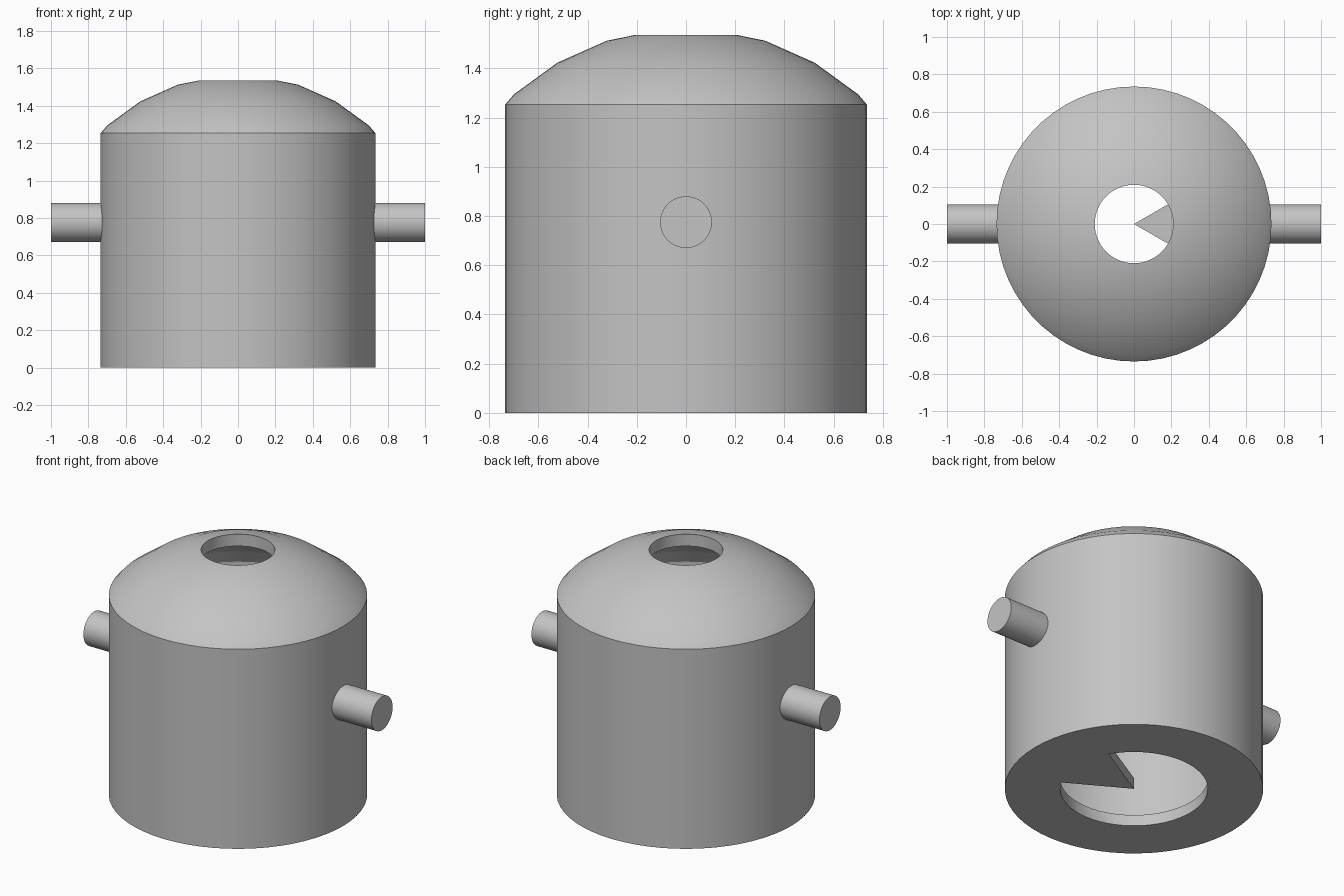
import bpy, bmesh
from math import sin, cos, radians, tau
from mathutils import Matrix, Vector

if "Cube" in bpy.data.objects:
    bpy.data.objects.remove(bpy.data.objects["Cube"])

SEGMENTS = 60
RADIUS, INNER, FLOOR = 0.735, 0.665, 0.07
HOLE = 0.21

grey = bpy.data.materials.new("plain_grey")
grey.use_nodes = True
colour = (0.55, 0.55, 0.55, 1)
grey.diffuse_color = colour
grey.node_tree.nodes["Principled BSDF"].inputs["Base Color"].default_value = colour


def make_object(name, bm):
    bmesh.ops.recalc_face_normals(bm, faces=bm.faces)
    mesh = bpy.data.meshes.new(name)
    bm.to_mesh(mesh)
    bm.free()
    mesh.materials.append(grey)
    obj = bpy.data.objects.new(name, mesh)
    bpy.context.collection.objects.link(obj)
    return obj


def select_only(obj):
    bpy.ops.object.select_all(action="DESELECT")
    obj.select_set(True)
    bpy.context.view_layer.objects.active = obj


def smooth(obj):
    select_only(obj)
    bpy.ops.object.shade_smooth_by_angle(angle=radians(20))


def lathe(name, profile):
    bm = bmesh.new()
    verts = [bm.verts.new((r, 0, z)) for r, z in profile]
    edges = [bm.edges.new(pair) for pair in zip(verts, verts[1:])]
    bmesh.ops.spin(bm, geom=verts + edges, cent=(0, 0, 0), axis=(0, 0, 1),
                   angle=tau, steps=SEGMENTS, use_duplicate=False)
    bmesh.ops.remove_doubles(bm, verts=bm.verts, dist=0.0005)
    return make_object(name, bm)


# Hollow vessel: straight wall, faceted spherical dome, open top, flat floor
dome = [(1.045 * sin(radians(a)), 0.518 + 1.045 * cos(radians(a)))
        for a in (42, 30, 18)]
ceiling = [(0.30, 1.435), (0.49, 1.35), (0.62, 1.235)]
vessel = lathe("vessel", [(0, 0), (RADIUS, 0), (RADIUS, 1.253)] + dome
               + [(HOLE, 1.535), (HOLE, 1.46)] + ceiling
               + [(INNER, 1.15), (INNER, FLOOR), (0, FLOOR)])

# Floor opening that leaves a pointed wedge towards +x
bm = bmesh.new()
outline = [bm.verts.new((0, 0, -0.1))]
for angle in range(30, 331, 6):
    a = radians(angle)
    outline.append(bm.verts.new((0.42 * cos(a), 0.42 * sin(a), -0.1)))
base = bm.faces.new(outline)
top = bmesh.ops.extrude_face_region(bm, geom=[base])["geom"]
bmesh.ops.translate(bm, vec=(0, 0, 0.3),
                    verts=[v for v in top if isinstance(v, bmesh.types.BMVert)])
cutter = make_object("floor_cutter", bm)
cutter.hide_render = True

cut = vessel.modifiers.new("floor_opening", "BOOLEAN")
cut.operation = "DIFFERENCE"
cut.solver = "EXACT"
cut.object = cutter
select_only(vessel)
bpy.ops.object.modifier_apply(modifier=cut.name)
bpy.data.objects.remove(cutter)
smooth(vessel)

# Side pins
for name, side in (("left_pin", 1), ("right_pin", -1)):
    bm = bmesh.new()
    bmesh.ops.create_cone(bm, cap_ends=True, segments=48, radius1=0.105,
                          radius2=0.105, depth=0.3,
                          matrix=Matrix.Translation(Vector((side * 0.85, 0, 0.775)))
                          @ Matrix.Rotation(radians(90), 4, "Y"))
    smooth(make_object(name, bm))
